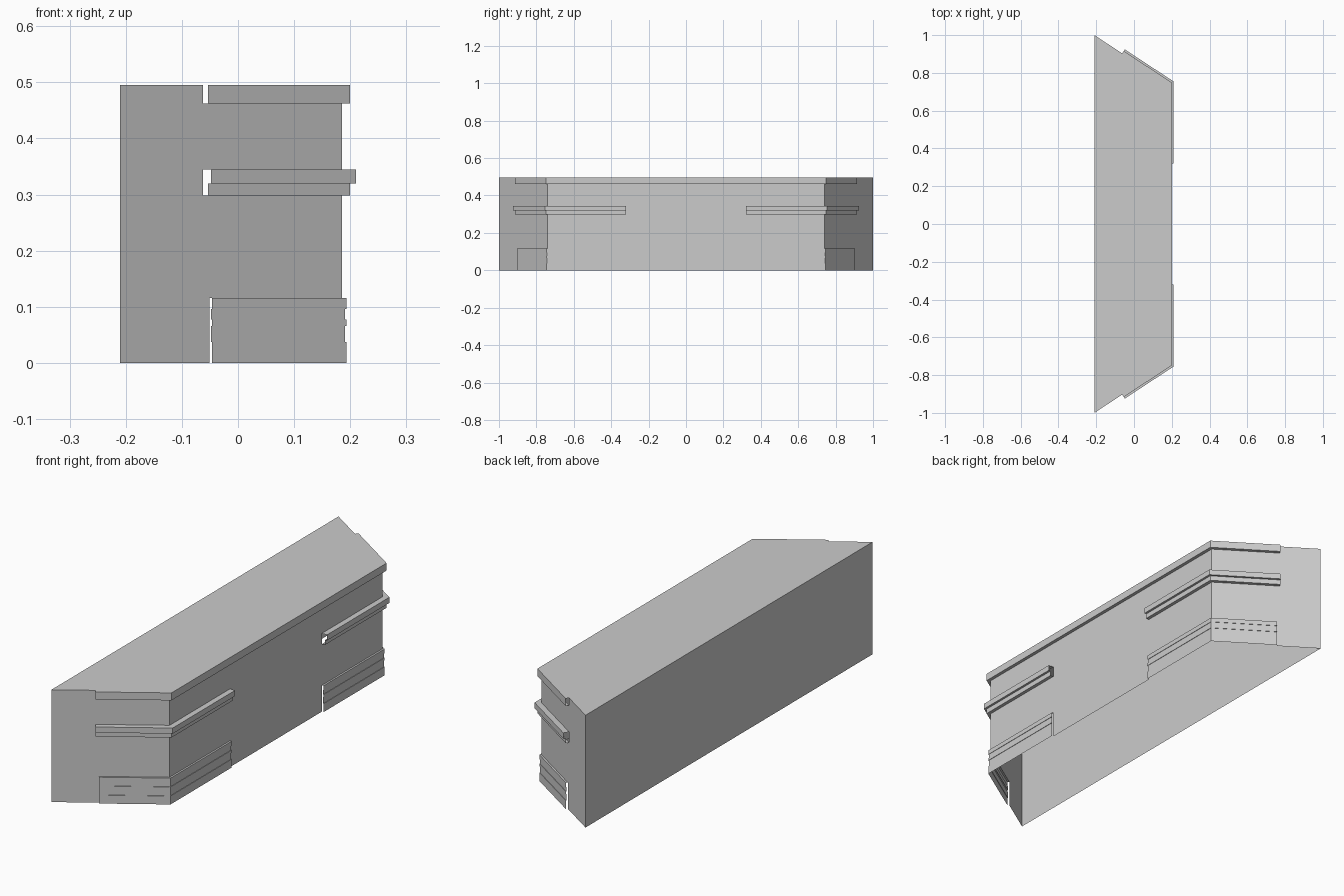
import bpy
from mathutils import Vector

cube = bpy.data.objects.get("Cube")
if cube:
    bpy.data.objects.remove(cube)

# Main dimensions
BACK, FRONT = -0.21, 0.185
HEIGHT, BAY = 0.495, -0.32
TIP = Vector((BACK, -1.0))
CORNER = Vector((FRONT, -0.741))

# Outward directions of the slanted end, the front and the mitred corner
slope = (CORNER - TIP).normalized()
END_N = Vector((slope.y, -slope.x))
FRONT_N = Vector((1, 0))
MITRE = (END_N + FRONT_N) / (1 + END_N.dot(FRONT_N))

grey = bpy.data.materials.new("plain grey")
grey.use_nodes = True
colour = (0.6, 0.6, 0.6, 1)
grey.diffuse_color = colour
grey.node_tree.nodes["Principled BSDF"].inputs["Base Color"].default_value = colour


def on_end(x):
    """Point on the slanted end wall with its outward direction."""
    return TIP.lerp(CORNER, (x - BACK) / (FRONT - BACK)), END_N


def on_front(y):
    return Vector((FRONT, y)), FRONT_N


def build(name, verts, faces):
    mesh = bpy.data.meshes.new(name)
    mesh.from_pydata(verts, [], faces)
    mesh.materials.append(grey)
    obj = bpy.data.objects.new(name, mesh)
    bpy.context.collection.objects.link(obj)
    mirror = obj.modifiers.new("mirror", "MIRROR")
    mirror.use_axis = (False, True, False)
    return obj


def sweep(name, path, profile):
    """Run an (outward offset, height) profile along a plan path."""
    n = len(profile)
    verts = [(*(p + d * off), z) for p, d in path for off, z in profile]
    faces = [(i * n + j, (i + 1) * n + j, (i + 1) * n + j + 1, i * n + j + 1)
             for i in range(len(path) - 1) for j in range(n - 1)]
    return build(name, verts, faces)


def wall(name, path, low, high):
    return sweep(name, path, [(0, low), (0, high)])


corner = (CORNER, MITRE)
tip = (TIP, END_N)
band_start, base_start = on_end(-0.062), on_end(-0.051)
bay, middle = on_front(BAY), on_front(0)
BASE_TOP, BELT_LOW, BELT_TOP, CORNICE_LOW = 0.116, 0.298, 0.345, 0.462

# Plain walls, left open behind the mouldings
wall("back_wall", [(Vector((BACK, 0)), END_N), tip], 0, HEIGHT)
wall("end_wall", [tip, band_start], 0, HEIGHT)
wall("base_side_wall", [band_start, base_start], 0, BASE_TOP)
wall("lower_wall", [band_start, corner, bay], BASE_TOP, BELT_LOW)
wall("upper_wall", [band_start, corner, bay], BELT_TOP, CORNICE_LOW)
wall("front_bay_wall", [bay, middle], 0, CORNICE_LOW)

# Stepped base moulding
sweep("base_moulding", [base_start, corner, bay], [
    (0.008, 0), (0.008, 0.037), (0.006, 0.037), (0.006, 0.066),
    (0.008, 0.066), (0.008, 0.077), (0.006, 0.077), (0.006, 0.096),
    (0.008, 0.096), (0.008, BASE_TOP), (0, BASE_TOP)])

# Two-step belt moulding
sweep("belt_moulding", [band_start, corner, bay], [
    (0, BELT_LOW), (0.015, BELT_LOW), (0.015, 0.32),
    (0.025, 0.32), (0.025, BELT_TOP), (0, BELT_TOP)])

# Cornice along the ends and the whole front
EAVE = 0.015
cornice = [band_start, corner, middle]
sweep("cornice", cornice, [(0, CORNICE_LOW), (EAVE, CORNICE_LOW), (EAVE, HEIGHT)])

# Flat roof reaching out to the cornice edge
outline = [Vector((BACK, 0)), TIP, band_start[0]] + [p + d * EAVE for p, d in cornice]
build("roof", [(*p, HEIGHT) for p in outline], [tuple(range(len(outline)))])
